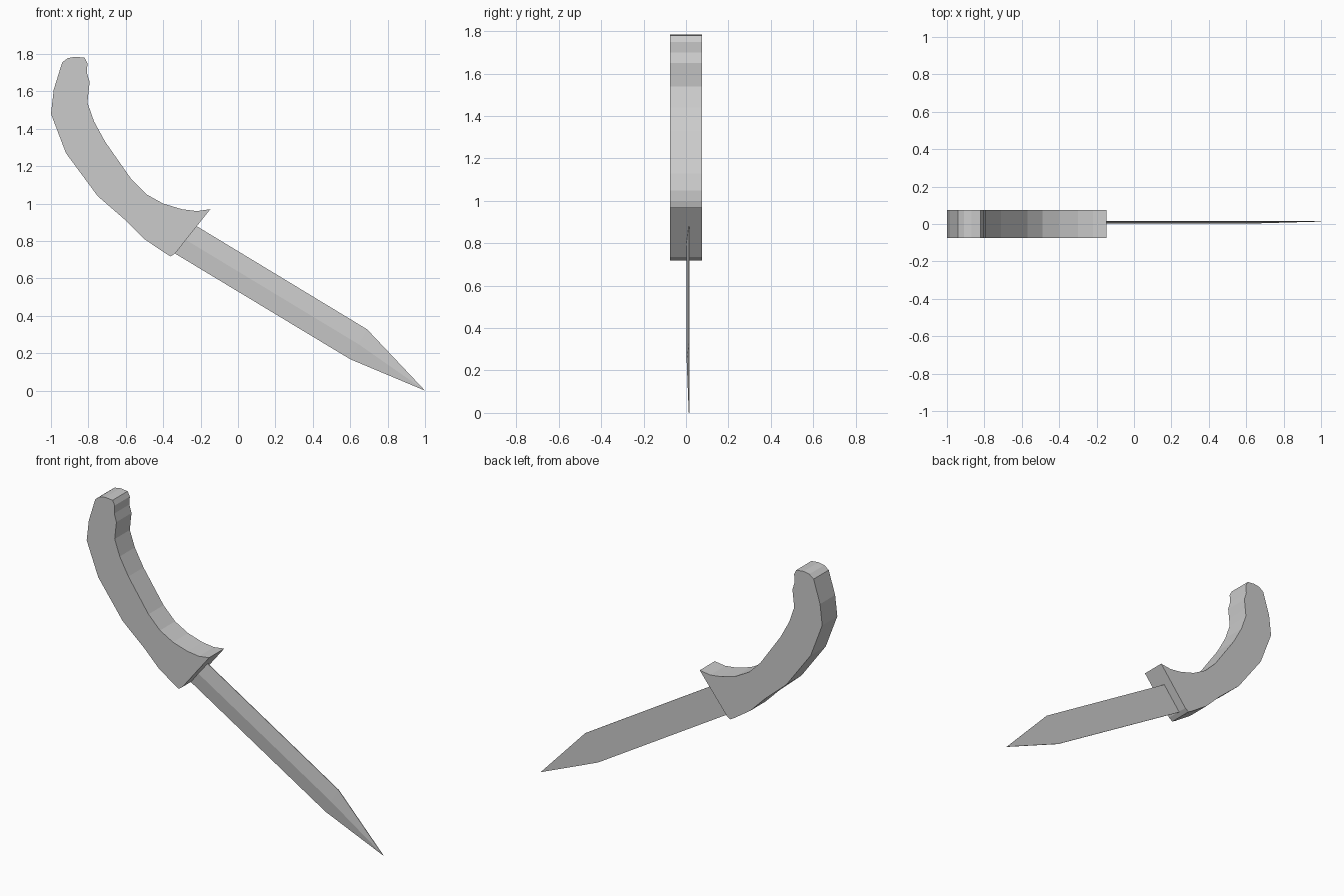
import bpy
import bmesh
from mathutils import Vector

cube = bpy.data.objects.get("Cube")
if cube:
    bpy.data.objects.remove(cube, do_unlink=True)

grey = bpy.data.materials.new("plain grey")
grey.use_nodes = True
grey.diffuse_color = (0.6, 0.6, 0.6, 1)
grey.node_tree.nodes["Principled BSDF"].inputs["Base Color"].default_value = (0.6, 0.6, 0.6, 1)


def finish(bm, name):
    bmesh.ops.recalc_face_normals(bm, faces=bm.faces)
    mesh = bpy.data.meshes.new(name)
    bm.to_mesh(mesh)
    bm.free()
    mesh.materials.append(grey)
    obj = bpy.data.objects.new(name, mesh)
    bpy.context.collection.objects.link(obj)
    return obj


# Curved handle: side profile (x, z) pushed through its thickness
inner_edge = [(-.87, 1.785), (-.82, 1.78), (-.805, 1.75), (-.808, 1.7), (-.793, 1.65),
              (-.8, 1.59), (-.805, 1.54), (-.77, 1.44), (-.71, 1.33), (-.57, 1.13),
              (-.49, 1.05), (-.4, 1.0), (-.3, .97), (-.22, .96), (-.148, .97)]
outer_edge = [(-.335, .735), (-.36, .718), (-.385, .732), (-.5, .81), (-.6, .91),
              (-.75, 1.04), (-.92, 1.27), (-1, 1.48), (-.985, 1.61), (-.94, 1.755), (-.91, 1.778)]
half = 0.075
bm = bmesh.new()
side = bm.faces.new([bm.verts.new((x, -half, z)) for x, z in inner_edge + outer_edge])
pushed = bmesh.ops.extrude_face_region(bm, geom=[side])["geom"]
bmesh.ops.translate(bm, vec=(0, 2 * half, 0),
                    verts=[v for v in pushed if isinstance(v, bmesh.types.BMVert)])
finish(bm, "handle")

# Blade: flat back, ridged front, tapering to a point
back, rim, ridge = 0.017, 0.013, 0.003
bm = bmesh.new()


def vert(x, y, z):
    return bm.verts.new((x, y, z))


outline = [(-.235, .888), (.69, .328), (1, 0), (.6, .168), (-.345, .738)]
back_loop = [vert(x, back, z) for x, z in outline]
rim_loop = [vert(x, rim, z) for x, z in outline]
base_mid = vert(-.29, ridge, .813)
shoulder_mid = vert(.645, ridge, .248)
top_base, top_shoulder, tip, low_shoulder, low_base = rim_loop
bm.faces.new(back_loop)
for i in range(4):
    bm.faces.new((back_loop[i], back_loop[i + 1], rim_loop[i + 1], rim_loop[i]))
bm.faces.new((top_base, top_shoulder, shoulder_mid, base_mid))
bm.faces.new((top_shoulder, tip, shoulder_mid))
bm.faces.new((tip, low_shoulder, shoulder_mid))
bm.faces.new((low_shoulder, low_base, base_mid, shoulder_mid))
bm.faces.new((back_loop[0], top_base, base_mid, low_base, back_loop[4]))
finish(bm, "blade")
